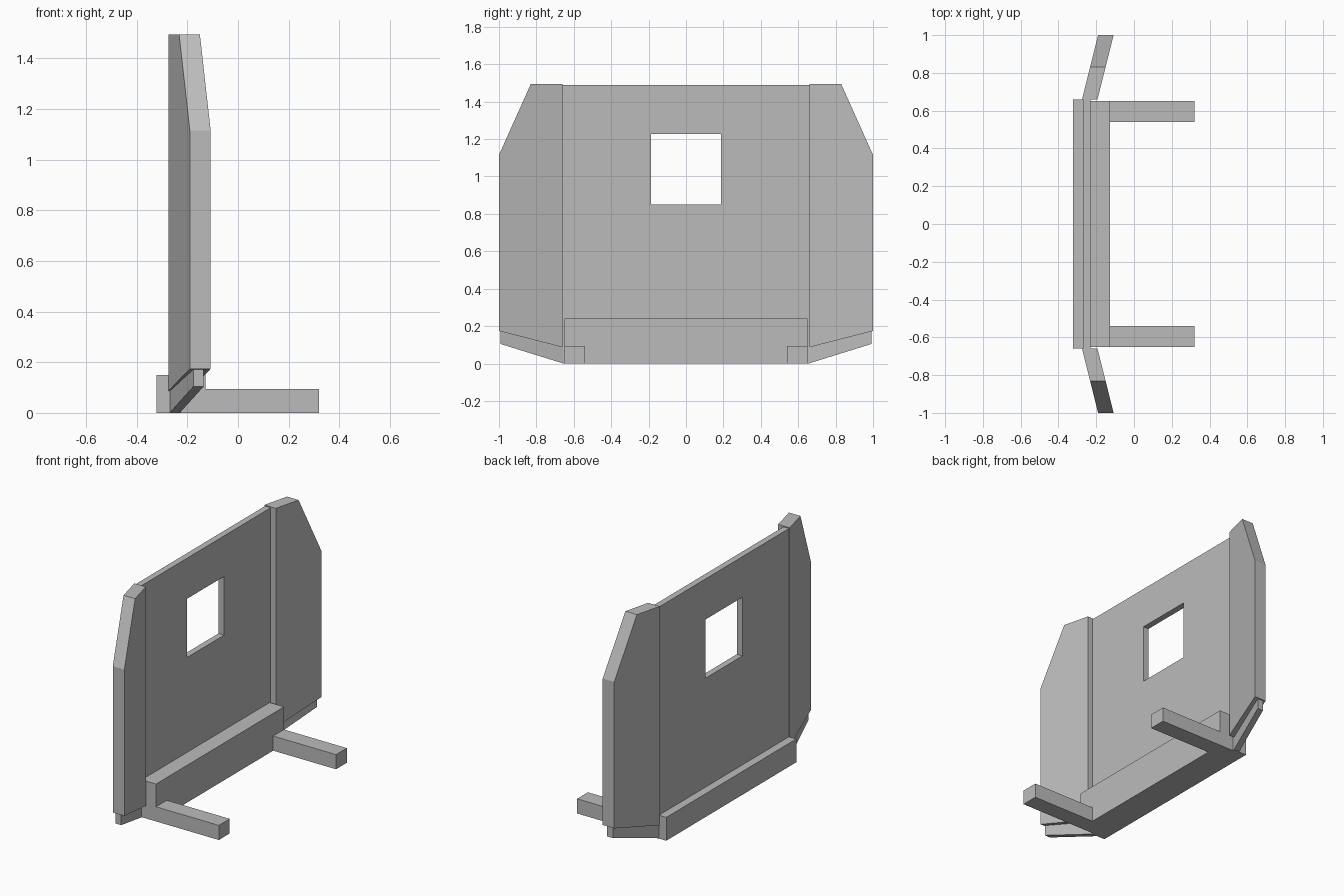
import bpy
import bmesh

cube = bpy.data.objects.get("Cube")
if cube:
    bpy.data.objects.remove(cube, do_unlink=True)

grey = bpy.data.materials.new("plain grey")
grey.use_nodes = True
colour = (0.5, 0.5, 0.5, 1)
grey.diffuse_color = colour
grey.node_tree.nodes["Principled BSDF"].inputs["Base Color"].default_value = colour


def finish(name, bm):
    bmesh.ops.recalc_face_normals(bm, faces=bm.faces)
    mesh = bpy.data.meshes.new(name)
    bm.to_mesh(mesh)
    bm.free()
    mesh.materials.append(grey)
    obj = bpy.data.objects.new(name, mesh)
    bpy.context.collection.objects.link(obj)
    return obj


def thicken(bm, faces, depth):
    """Extrude flat faces along x into a solid."""
    grown = bmesh.ops.extrude_face_region(bm, geom=faces, use_keep_orig=True)["geom"]
    verts = [v for v in grown if isinstance(v, bmesh.types.BMVert)]
    bmesh.ops.translate(bm, verts=verts, vec=(depth, 0, 0))


def slab(name, outline, x_at, depth):
    """Solid from a (y, z) outline, with its back face placed by x_at(y)."""
    bm = bmesh.new()
    face = bm.faces.new([bm.verts.new((x_at(abs(y)), y, z)) for y, z in outline])
    thicken(bm, [face], depth)
    return finish(name, bm)


def box(name, x0, x1, y0, y1, z0, z1):
    outline = [(y0, z0), (y1, z0), (y1, z1), (y0, z1)]
    return slab(name, outline, lambda y: x0, x1 - x0)


# Main panel: a grid of faces with the middle one left open as the window
bm = bmesh.new()
ys = (-0.66, -0.187, 0.187, 0.66)
zs = (0, 0.85, 1.227, 1.488)
grid = [[bm.verts.new((-0.27, y, z)) for z in zs] for y in ys]
cells = []
for i in range(3):
    for j in range(3):
        if (i, j) != (1, 1):
            cells.append(bm.faces.new((grid[i][j], grid[i + 1][j],
                                       grid[i + 1][j + 1], grid[i][j + 1])))
thicken(bm, cells, 0.04)
# Merge the coplanar cells above and below the window
seams = [e for e in bm.edges if len(e.link_faces) == 2
         and e.calc_face_angle(1) < 0.01
         and abs(e.verts[0].co.y - e.verts[1].co.y) < 0.001]
bmesh.ops.dissolve_edges(bm, edges=seams, use_verts=False)
finish("main_panel", bm)

# Base beams
box("rear_beam", -0.322, -0.27, -0.66, 0.66, 0, 0.15)
box("front_beam", -0.23, -0.128, -0.65, 0.65, 0, 0.24)

# Angled wings, their lower strips and the feet on both sides
for side, s in (("left", 1), ("right", -1)):
    wing = [(0.66, 0.087), (1.0, 0.174), (1.0, 1.115), (0.83, 1.494), (0.66, 1.494)]
    slab(side + "_wing", [(s * y, z) for y, z in wing],
         lambda y: -0.275 + (y - 0.66) * 0.25, 0.082)
    strip = [(0.655, 0), (0.993, 0.105), (0.993, 0.172), (0.655, 0.087)]
    slab(side + "_wing_strip", [(s * y, z) for y, z in strip],
         lambda y: -0.27 + (y - 0.655) * 0.28, 0.04)
    box(side + "_foot", -0.128, 0.319, s * 0.54, s * 0.65, 0, 0.094)
